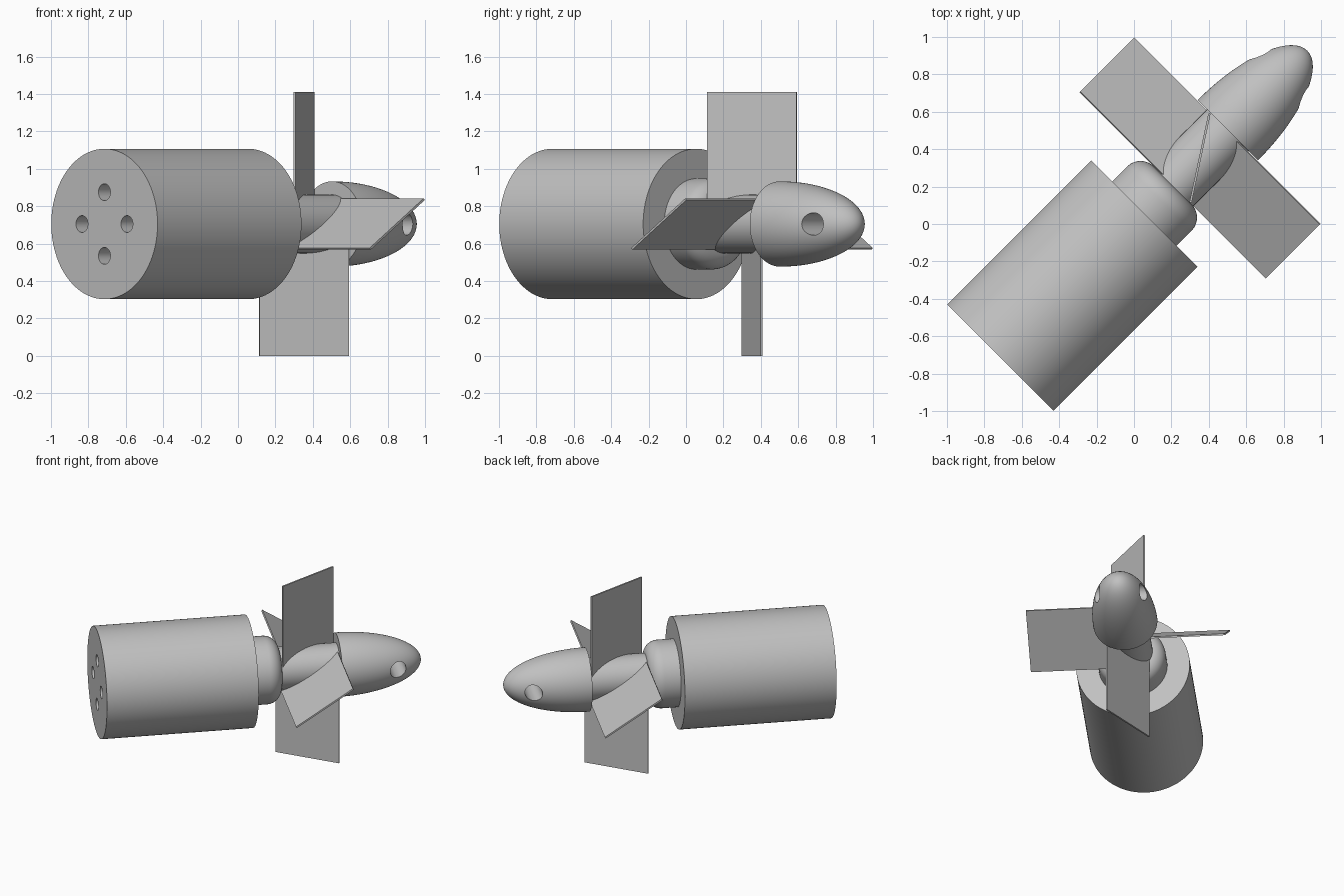
import bpy, bmesh, math
from mathutils import Matrix, Vector

if "Cube" in bpy.data.objects:
    bpy.data.objects.remove(bpy.data.objects["Cube"], do_unlink=True)

grey = bpy.data.materials.new("plain grey")
grey.use_nodes = True
GREY = (0.53, 0.53, 0.53, 1)
grey.diffuse_color = GREY
grey.node_tree.nodes["Principled BSDF"].inputs["Base Color"].default_value = GREY

# Shaft frame: local z runs along the shaft, local x is sideways, local y points down
d = math.sqrt(0.5)
AXIS_HEIGHT = 0.705
SHAFT = Matrix(((d, 0, d, 0), (-d, 0, d, 0), (0, -1, 0, AXIS_HEIGHT), (0, 0, 0, 1)))


def make_object(name, bm):
    bmesh.ops.recalc_face_normals(bm, faces=bm.faces)
    mesh = bpy.data.meshes.new(name)
    bm.to_mesh(mesh)
    bm.free()
    mesh.materials.append(grey)
    obj = bpy.data.objects.new(name, mesh)
    obj.matrix_world = SHAFT
    bpy.context.collection.objects.link(obj)
    return obj


def activate(obj):
    bpy.ops.object.select_all(action='DESELECT')
    obj.select_set(True)
    bpy.context.view_layer.objects.active = obj


def lathe(name, profile, steps=96):
    """Turn a (radius, distance along shaft) profile around the shaft."""
    bm = bmesh.new()
    verts = [bm.verts.new((r, 0, z)) for r, z in profile]
    edges = [bm.edges.new(pair) for pair in zip(verts, verts[1:])]
    bmesh.ops.spin(bm, geom=verts + edges, cent=(0, 0, 0), axis=(0, 0, 1),
                   angle=math.tau, steps=steps)
    bmesh.ops.remove_doubles(bm, verts=bm.verts, dist=1e-5)
    return make_object(name, bm)


def drill(target, placements, radius, depth):
    """Cut round holes centred at the given local matrices."""
    bm = bmesh.new()
    for place in placements:
        bmesh.ops.create_cone(bm, cap_ends=True, segments=40, radius1=radius,
                              radius2=radius, depth=depth, matrix=place)
    cutter = make_object("hole_cutter", bm)
    cutter.hide_render = True
    mod = target.modifiers.new("holes", 'BOOLEAN')
    mod.operation, mod.solver, mod.object = 'DIFFERENCE', 'EXACT', cutter
    activate(target)
    bpy.ops.object.modifier_apply(modifier=mod.name)
    bpy.data.objects.remove(cutter, do_unlink=True)


# Motor body with four blind holes in its rear face
REAR, FRONT = -1.01, 0.078
body = lathe("motor_body", [(0, REAR), (0.402, REAR), (0.402, FRONT), (0, FRONT)])
drill(body, [Matrix.Rotation(i * math.pi / 2, 4, 'Z') @ Matrix.Translation((0.17, 0, REAR))
             for i in range(4)], 0.045, 0.24)

# Collar with a rounded front edge
FILLET, COLLAR_R, COLLAR_END = 0.1, 0.243, 0.292
arc = [(COLLAR_R - FILLET + FILLET * math.cos(a), COLLAR_END - FILLET + FILLET * math.sin(a))
       for a in (i * math.pi / 24 for i in range(13))]
collar = lathe("collar", [(0, 0.06), (COLLAR_R, 0.06)] + arc + [(0, COLLAR_END)])

# Propeller hub
NOSE_BASE = 0.71
hub = lathe("propeller_hub", [(0, 0.28), (0.157, 0.28), (0.157, NOSE_BASE + 0.01),
                              (0, NOSE_BASE + 0.01)])

# Half-ellipsoid nose cone with a cross hole
NOSE_R, NOSE_LEN = 0.228, 0.6
curve = [(NOSE_R * math.cos(a), NOSE_BASE + NOSE_LEN * math.sin(a))
         for a in (i * math.pi / 64 for i in range(32))]
nose = lathe("nose_cone", [(0, NOSE_BASE)] + curve + [(0, NOSE_BASE + NOSE_LEN)])
drill(nose, [Matrix.Translation((0, 0, 1.12)) @ Matrix.Rotation(math.pi / 2, 4, 'Y')],
      0.06, 0.8)

# Four flat pitched blades around the hub
PITCH = math.radians(33)
TIP, ROOT = 0.705, 0.05
for i, side in enumerate(("left", "lower", "right", "upper")):
    bm = bmesh.new()
    bmesh.ops.create_cube(bm, size=1)
    bmesh.ops.scale(bm, vec=Vector((TIP - ROOT, 0.012, 0.487)), verts=bm.verts)
    place = (Matrix.Rotation(i * math.pi / 2, 4, 'Z')
             @ Matrix.Translation(((TIP + ROOT) / 2, 0, 0.499))
             @ Matrix.Rotation(PITCH, 4, 'X'))
    bmesh.ops.transform(bm, matrix=place, verts=bm.verts)
    make_object(side + "_blade", bm)

for part in (body, collar, hub, nose):
    activate(part)
    bpy.ops.object.shade_smooth_by_angle(angle=math.radians(30))
